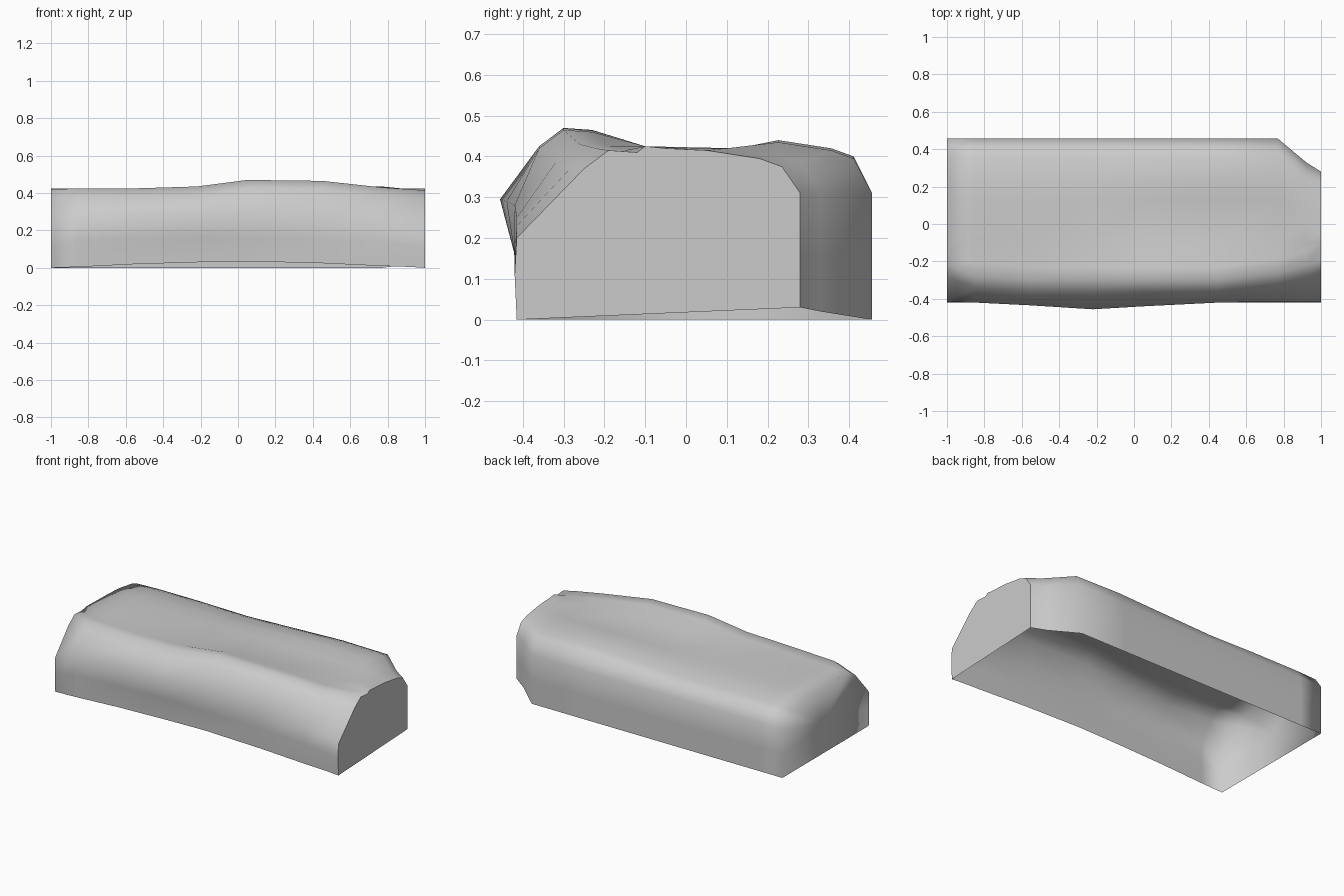
import bpy
import bmesh

old = bpy.data.objects.get("Cube")
if old:
    bpy.data.objects.remove(old, do_unlink=True)

# Stone colour
stone = bpy.data.materials.new("grey_stone")
stone.use_nodes = True
grey = (0.6, 0.6, 0.6, 1)
stone.diffuse_color = grey
shader = stone.node_tree.nodes["Principled BSDF"]
shader.inputs["Base Color"].default_value = grey
shader.inputs["Roughness"].default_value = 0.9


def section(x, front, shoulder, ridge_y, ridge, back, crest, lift, back_lift):
    """Open arch outline, from the front foot over the top to the back foot."""
    outline = [
        (-0.415, lift),
        (-0.42, shoulder * 0.55),
        (front, shoulder),
        (ridge_y - 0.06, ridge - 0.045),
        (ridge_y, ridge),
        (ridge_y + 0.07, ridge - 0.005),
        (-0.1, 0.425),
        (back - 0.33, 0.42),
        (back - 0.23, crest),
        (back - 0.1, crest - 0.02),
        (back - 0.045, crest - 0.04),
        (back, 0.31),
        (back, 0.15),
        (back, back_lift),
    ]
    return [(x, y, z) for y, z in outline]


# Worn block: stations along its length
stations = [
    # x, front, shoulder, ridge_y, ridge, back, crest, lift, back_lift
    (-1, -0.415, 0.22, -0.22, 0.42, 0.456, 0.415, 0, 0),
    (-0.85, -0.42, 0.27, -0.28, 0.425, 0.456, 0.42, 0.005, 0),
    (-0.55, -0.435, 0.29, -0.3, 0.425, 0.456, 0.42, 0.02, 0),
    (-0.22, -0.456, 0.295, -0.3, 0.435, 0.456, 0.415, 0.03, 0),
    (0.05, -0.44, 0.29, -0.3, 0.47, 0.456, 0.425, 0.035, 0),
    (0.45, -0.42, 0.28, -0.3, 0.465, 0.456, 0.44, 0.025, 0),
    (0.77, -0.415, 0.25, -0.26, 0.43, 0.456, 0.435, 0.01, 0),
    (0.92, -0.415, 0.23, -0.22, 0.42, 0.33, 0.42, 0.005, 0.02),
    (1, -0.415, 0.2, -0.19, 0.415, 0.28, 0.415, 0, 0.03),
]

bm = bmesh.new()
rings = [[bm.verts.new(p) for p in section(*s)] for s in stations]
for a, b in zip(rings, rings[1:]):
    for i in range(len(a) - 1):
        bm.faces.new((a[i], b[i], b[i + 1], a[i + 1]))

# End walls, the underside stays open
caps = [bm.faces.new(rings[0]), bm.faces.new(rings[-1][::-1])]
for edge in caps[1].edges:
    edge.smooth = False
bmesh.ops.poke(bm, faces=caps)
bmesh.ops.recalc_face_normals(bm, faces=bm.faces[:])
if sum(f.normal.z * f.calc_area() for f in bm.faces) < 0:
    bmesh.ops.reverse_faces(bm, faces=bm.faces[:])
for face in bm.faces:
    face.smooth = True

mesh = bpy.data.meshes.new("stone_block")
bm.to_mesh(mesh)
bm.free()
mesh.materials.append(stone)
block = bpy.data.objects.new("stone_block", mesh)
bpy.context.collection.objects.link(block)
